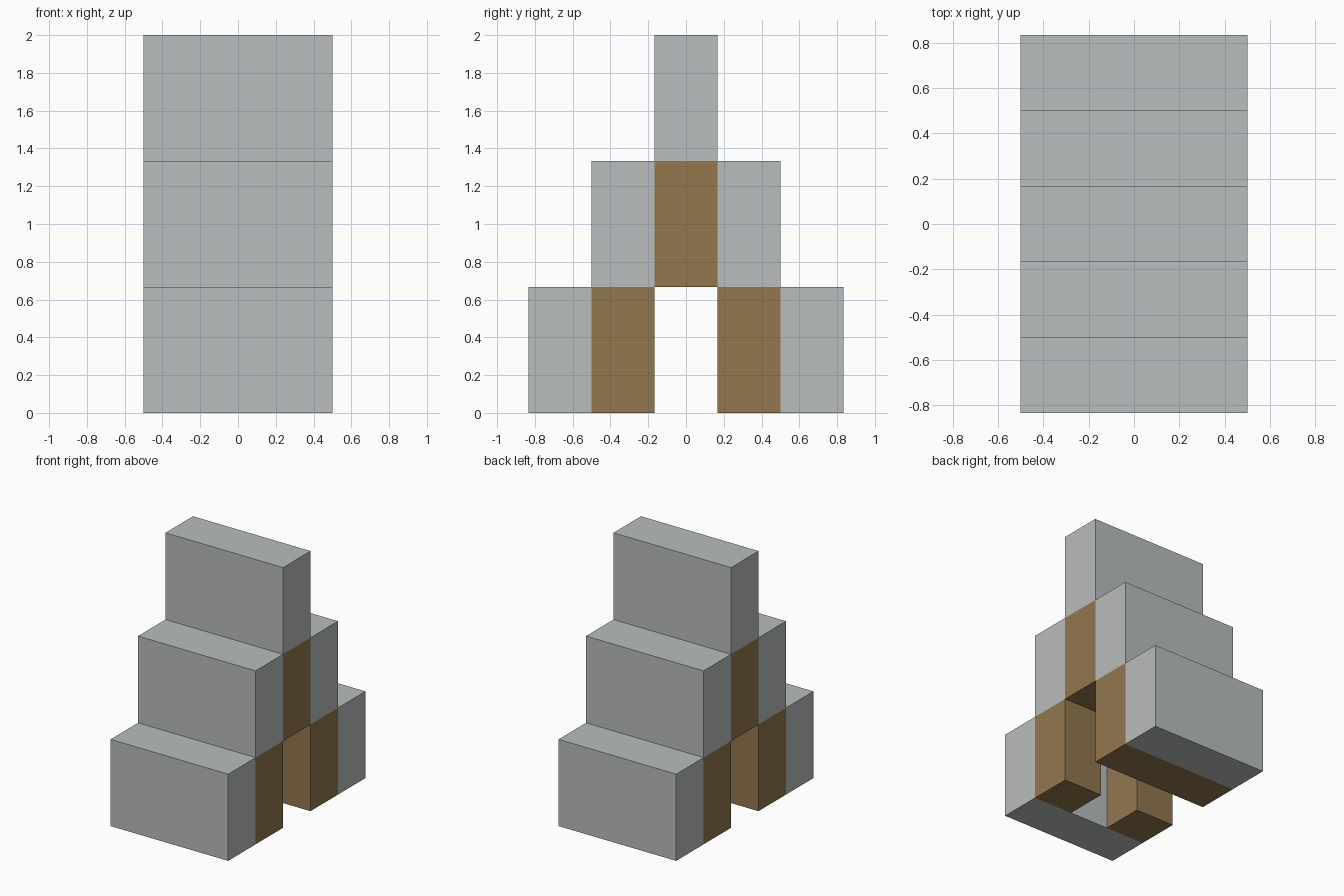
import bpy

cube = bpy.data.objects.get("Cube")
if cube:
    bpy.data.objects.remove(cube, do_unlink=True)

U = 1 / 3          # block width and depth
H = 2 / 3          # block height


def material(name, rgb):
    m = bpy.data.materials.new(name)
    m.use_nodes = True
    m.diffuse_color = (*rgb, 1)
    m.node_tree.nodes["Principled BSDF"].inputs["Base Color"].default_value = (*rgb, 1)
    return m


grey = material("stone grey", (0.49, 0.51, 0.51))
brown = material("earth brown", (0.288, 0.184, 0.076))


def block(name, mat, y, tier, x=0, width=3):
    """Block centred at x, y (in block units), standing on the given tier."""
    bpy.ops.mesh.primitive_cube_add(size=1, location=(x * U, y * U, (tier + 0.5) * H))
    ob = bpy.context.object
    ob.name = name
    ob.scale = (width * U, U, H)
    bpy.ops.object.transform_apply(location=False, rotation=False, scale=True)
    ob.data.materials.append(mat)


# Grey steps on both sides, rising to the top block
for side, label in ((-1, "front"), (1, "back")):
    block(f"{label}_lower_step", grey, side * 2, 0)
    block(f"{label}_middle_step", grey, side, 1)
block("top_step", grey, 0, 2)

# Brown core under the top block and solid support under the back
block("middle_core", brown, 0, 1)
block("back_support", brown, 1, 0)

# Front support is two posts with an open bay between them
for x, label in ((1, "left"), (-1, "right")):
    block(f"front_{label}_post", brown, -1, 0, x, 1)
